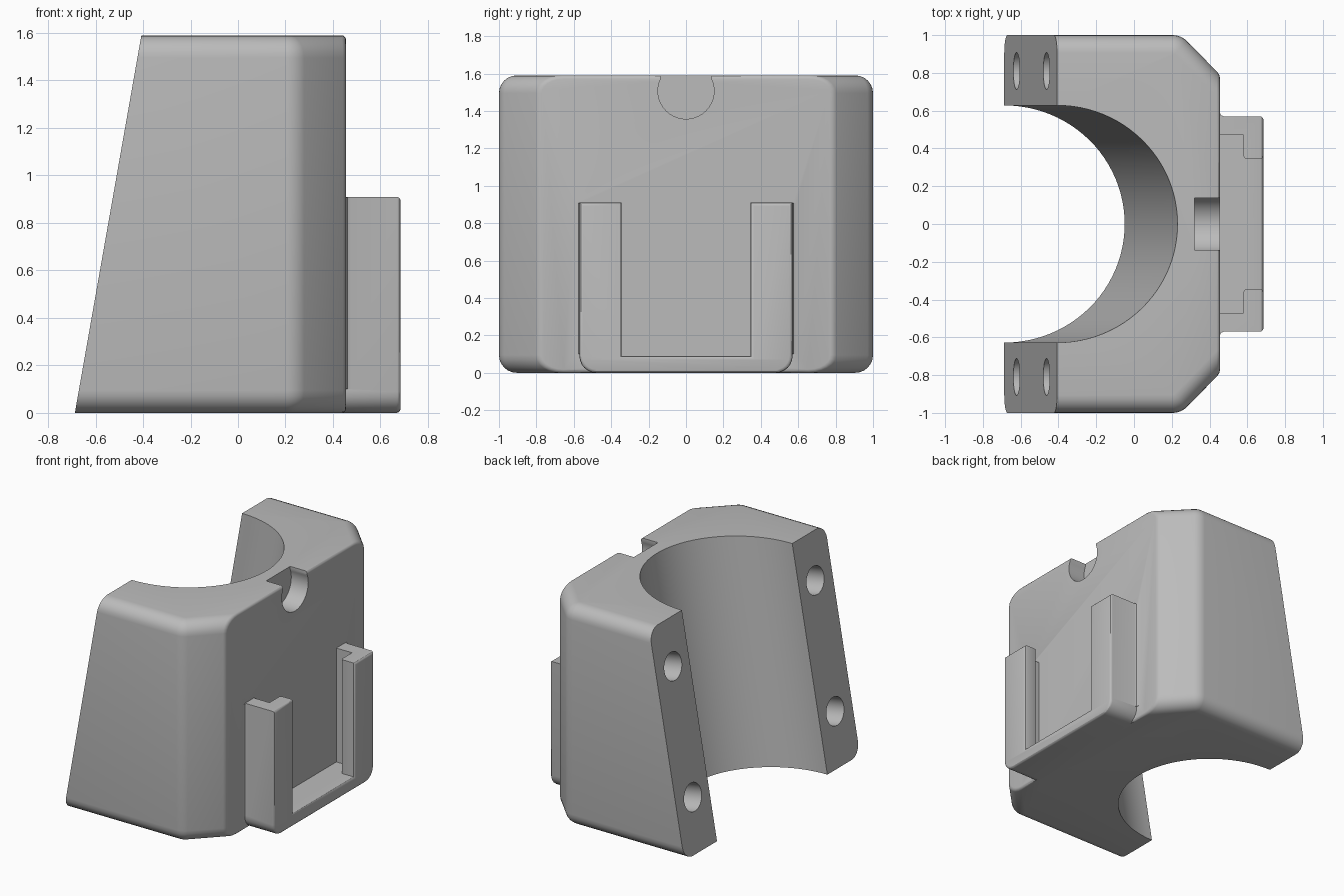
import bpy, bmesh, math
from mathutils import Matrix, Vector

if "Cube" in bpy.data.objects:
    bpy.data.objects.remove(bpy.data.objects["Cube"], do_unlink=True)

H = 1.59                                  # body height
BACK_X = 0.455                            # flat mounting face
LOW, HIGH = -0.687, -0.407                # sloped face at bottom and top
TILT = math.atan2(HIGH - LOW, H)

grey = bpy.data.materials.new("light_grey")
grey.use_nodes = True
grey.diffuse_color = (0.5, 0.5, 0.5, 1)
grey.node_tree.nodes["Principled BSDF"].inputs["Base Color"].default_value = (0.5, 0.5, 0.5, 1)


def finish(bm, name):
    bmesh.ops.recalc_face_normals(bm, faces=bm.faces)
    mesh = bpy.data.meshes.new(name)
    bm.to_mesh(mesh)
    bm.free()
    mesh.materials.append(grey)
    obj = bpy.data.objects.new(name, mesh)
    bpy.context.collection.objects.link(obj)
    return obj


def prism(bottom, top, z0, z1):
    """Closed solid between two matching outlines."""
    bm = bmesh.new()
    a = [bm.verts.new((x, y, z0)) for x, y in bottom]
    b = [bm.verts.new((x, y, z1)) for x, y in top]
    bm.faces.new(a)
    bm.faces.new(b)
    for i in range(len(a)):
        j = (i + 1) % len(a)
        bm.faces.new((a[i], a[j], b[j], b[i]))
    bmesh.ops.recalc_face_normals(bm, faces=bm.faces)
    return bm


def mirrored(half):
    return half + [(x, -y) for x, y in reversed(half)]


def round_edges(bm, rule, width, segments):
    edges = [e for e in bm.edges if rule(*[v.co for v in e.verts])]
    bmesh.ops.bevel(bm, geom=edges, offset=width, segments=segments,
                    profile=0.5, affect='EDGES')


def cylinder(name, centre, axis, radius, length, segments):
    bm = bmesh.new()
    turn = Vector(axis).to_track_quat('Z', 'Y').to_matrix().to_4x4()
    bmesh.ops.create_cone(bm, cap_ends=True, segments=segments, radius1=radius,
                          radius2=radius, depth=length,
                          matrix=Matrix.Translation(centre) @ turn)
    return finish(bm, name)


def combine(obj, other, operation):
    mod = obj.modifiers.new(operation, 'BOOLEAN')
    mod.operation, mod.object, mod.solver = operation, other, 'EXACT'
    bpy.context.view_layer.objects.active = obj
    bpy.ops.object.modifier_apply(modifier=mod.name)
    bpy.data.objects.remove(other, do_unlink=True)


# Body: chamfered plan with a sloped open side
def plan(x):
    return mirrored([(x, 1), (0.25, 1), (BACK_X, 0.79)])


bm = prism(plan(LOW), plan(HIGH), 0, H)
round_edges(bm, lambda a, b: abs(a.z - b.z) > 1 and abs(a.x - 0.25) < 0.01, 0.041, 4)
round_edges(bm, lambda a, b: abs(a.z - b.z) < 0.01 and abs(a.x - b.x) > 0.001, 0.095, 6)
round_edges(bm, lambda a, b: min(a.x, b.x) > BACK_X - 0.001, 0.018, 3)
body = finish(bm, "clamp_body")

# Large bore running along the slope
slope = Vector((math.sin(TILT), 0, math.cos(TILT)))
centre = ((LOW + HIGH) / 2, 0, H / 2)
combine(body, cylinder("bore_cutter", centre, slope, 0.628, 4, 96), 'DIFFERENCE')

# Four blind screw holes square to the sloped face
inward = Vector((math.cos(TILT), 0, -math.sin(TILT)))
for side in (-1, 1):
    for z in (0.37, 1.27):
        spot = Vector((LOW + z * math.tan(TILT), side * 0.81, z))
        combine(body, cylinder("hole_cutter", spot, inward, 0.098, 0.8, 32), 'DIFFERENCE')

# Round notch open to the top
combine(body, cylinder("notch_cutter", (0.52, 0, 1.507), (1, 0, 0), 0.15, 0.4, 40), 'DIFFERENCE')
slot = mirrored([(0.32, 0.137), (0.72, 0.137)])
combine(body, finish(prism(slot, slot, 1.53, 1.8), "notch_top_cutter"), 'DIFFERENCE')

# Slide-in bracket: block with rounded lower corners and a T-shaped pocket
outer = mirrored([(0.42, 0.57), (0.685, 0.57)])
bm = prism(outer, outer, 0, 0.91)
round_edges(bm, lambda a, b: max(a.z, b.z) < 0.01 and abs(a.y - b.y) < 0.01, 0.09, 6)
bracket = finish(bm, "bracket")
pocket = mirrored([(0.38, 0.47), (0.58, 0.47), (0.58, 0.345), (0.8, 0.345)])
combine(bracket, finish(prism(pocket, pocket, 0.09, 1.2), "pocket_cutter"), 'DIFFERENCE')

# Soften the bracket's outer face and the inner edge of its lips
bm = bmesh.new()
bm.from_mesh(bracket.data)
round_edges(bm, lambda a, b: min(a.x, b.x) > 0.684, 0.018, 3)
round_edges(bm, lambda a, b: abs(a.z - b.z) > 0.5 and abs(a.x - 0.58) < 0.002
            and abs(abs(a.y) - 0.345) < 0.002, 0.015, 3)
bm.to_mesh(bracket.data)
bm.free()
combine(body, bracket, 'UNION')

# Small fillets where the bracket meets the body
for side in (-1, 1):
    wedge = [(0.44, side * 0.55), (0.44, side * 0.59), (BACK_X, side * 0.59),
             (0.461, side * 0.576), (0.475, side * 0.57), (0.475, side * 0.55)]
    combine(body, finish(prism(wedge, wedge, 0.1, 0.908), "fillet"), 'UNION')

bpy.ops.object.select_all(action='DESELECT')
body.select_set(True)
bpy.context.view_layer.objects.active = body
bpy.ops.object.shade_smooth_by_angle(angle=math.radians(30))
